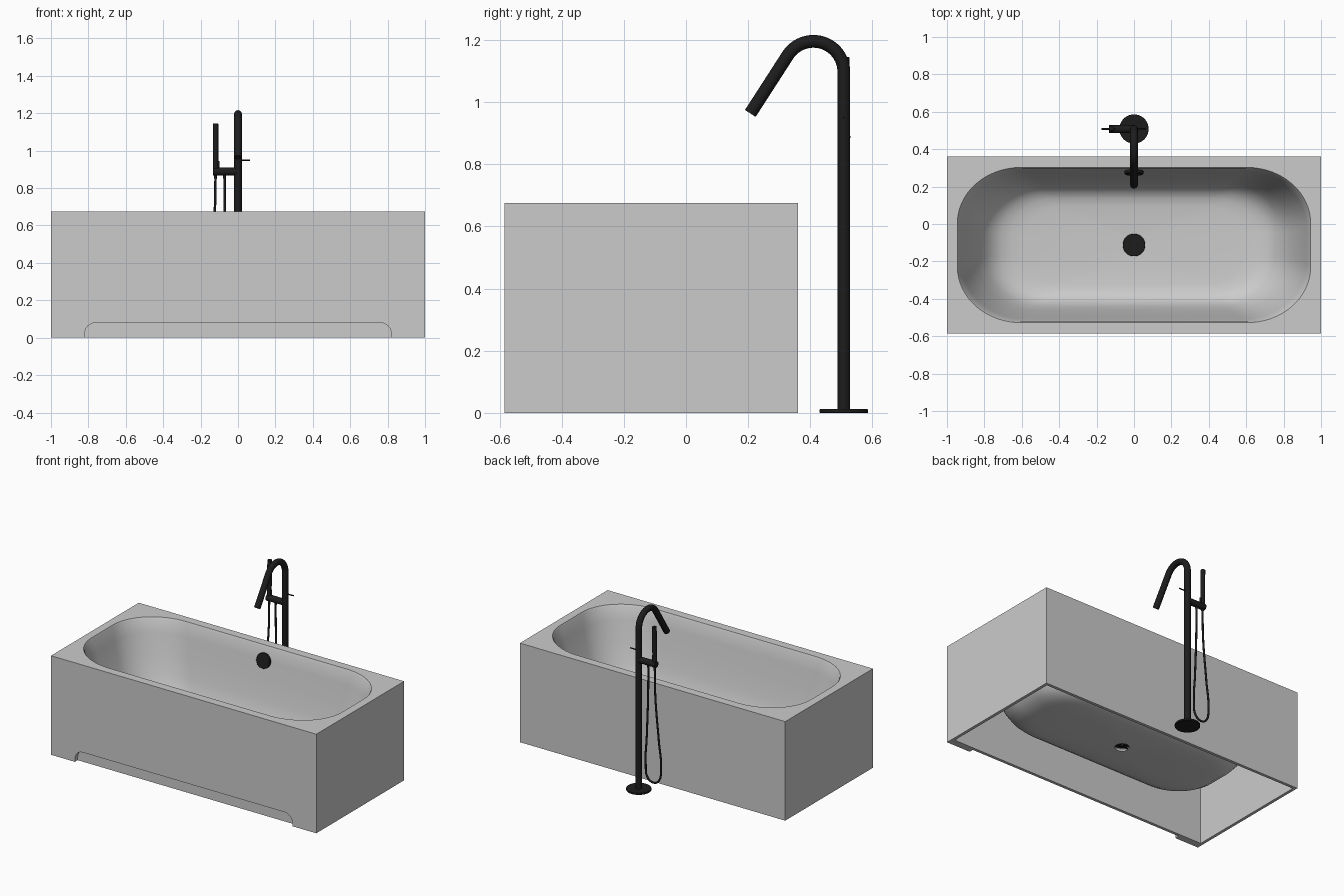
import bpy, bmesh
from math import sin, cos, pi, radians
from mathutils import Vector

if "Cube" in bpy.data.objects:
    bpy.data.objects.remove(bpy.data.objects["Cube"])

black = bpy.data.materials.new("matte_black")
black.diffuse_color = (0.012, 0.012, 0.012, 1)
black.use_nodes = True
black.node_tree.nodes["Principled BSDF"].inputs["Base Color"].default_value = black.diffuse_color
CY = -0.1125          # tub centre in y
PY = 0.508            # faucet column y


def finish(ob, mat=None, angle=35):
    if mat:
        ob.data.materials.append(mat)
    bpy.ops.object.select_all(action='DESELECT')
    ob.select_set(True)
    bpy.context.view_layer.objects.active = ob
    bpy.ops.object.shade_smooth_by_angle(angle=radians(angle))
    return ob


def mesh_object(name, bm, mat=None):
    bmesh.ops.remove_doubles(bm, verts=bm.verts, dist=1e-5)
    bmesh.ops.recalc_face_normals(bm, faces=bm.faces)
    me = bpy.data.meshes.new(name)
    bm.to_mesh(me)
    bm.free()
    ob = bpy.data.objects.new(name, me)
    bpy.context.collection.objects.link(ob)
    return finish(ob, mat)


def ring(hx, hy, rx, ry, z, k=16):
    """Rounded rectangle (or circle when all radii match) around the tub centre."""
    pts = []
    for q, (sx, sy) in enumerate([(1, 1), (-1, 1), (-1, -1), (1, -1)]):
        for i in range(k + 1):
            a = (q + i / k) * pi / 2
            pts.append((sx * (hx - rx) + rx * cos(a),
                        CY + sy * (hy - ry) + ry * sin(a), z))
    return pts


def loft(name, rings):
    """Closed loft: last ring joins the first."""
    bm = bmesh.new()
    loops = [[bm.verts.new(p) for p in r] for r in rings]
    n = len(loops[0])
    for a, b in zip(loops, loops[1:] + loops[:1]):
        for i in range(n):
            j = (i + 1) % n
            bm.faces.new((a[i], a[j], b[j], b[i]))
    bmesh.ops.remove_doubles(bm, verts=bm.verts, dist=1e-5)
    return mesh_object(name, bm)


def cylinder(name, a, b, r, r2=None, mat=black, bevel=0.0, seg=32):
    a, b = Vector(a), Vector(b)
    d = b - a
    bpy.ops.mesh.primitive_cone_add(vertices=seg, radius1=r, radius2=r if r2 is None else r2,
                                    depth=d.length, location=(a + b) / 2,
                                    rotation=d.to_track_quat('Z', 'Y').to_euler())
    ob = bpy.context.object
    ob.name = name
    if bevel:
        m = ob.modifiers.new("bevel", 'BEVEL')
        m.width, m.segments = bevel, 2
    return finish(ob, mat)


def tube(name, pts, r, smooth=False):
    cu = bpy.data.curves.new(name, 'CURVE')
    cu.dimensions = '3D'
    cu.bevel_depth, cu.bevel_resolution, cu.use_fill_caps = r, 6, True
    sp = cu.splines.new('BEZIER' if smooth else 'POLY')
    if smooth:
        sp.bezier_points.add(len(pts) - 1)
        for bp, p in zip(sp.bezier_points, pts):
            bp.co = p
            bp.handle_left_type = bp.handle_right_type = 'AUTO'
    else:
        sp.points.add(len(pts) - 1)
        for q, p in zip(sp.points, pts):
            q.co = (*p, 1)
    ob = bpy.data.objects.new(name, cu)
    bpy.context.collection.objects.link(ob)
    bpy.ops.object.select_all(action='DESELECT')
    ob.select_set(True)
    bpy.context.view_layer.objects.active = ob
    bpy.ops.object.convert(target='MESH')
    return finish(bpy.context.object, black, 40)


# Rim slab and basin, lofted down to the drain hole and back up the underside
inside = [(.945, .415, .34, .30, .675), (.940, .410, .34, .30, .665),
          (.920, .396, .34, .30, .58), (.885, .374, .33, .29, .45),
          (.840, .350, .32, .28, .33), (.795, .327, .30, .26, .245),
          (.755, .305, .28, .24, .20), (.710, .280, .26, .22, .172),
          (.655, .250, .23, .20, .156), (.580, .210, .19, .17, .148),
          (.300, .130, .12, .11, .144), (.045, .045, .045, .045, .140)]
under = [(hx + .013, hy + .013, rx, ry, z - .014) for hx, hy, rx, ry, z in inside[1:-1]]
rings = [ring(1, .4725, 0, 0, .645), ring(1, .4725, 0, 0, .675)]
rings += [ring(*s) for s in inside]
rings += [ring(.045, .045, .045, .045, .126)]
rings += [ring(*s) for s in reversed(under)]
rings[-1] = ring(.953, .423, .34, .30, .645)
loft("rim_and_basin", rings)

# Skirt: open-bottomed box with thin walls
bm = bmesh.new()
Y0, Y1, T = -.555, .36, .02


def rect(x, y0, y1, z):
    return [bm.verts.new(p) for p in ((-x, y0, z), (x, y0, z), (x, y1, z), (-x, y1, z))]


loops = [rect(1, Y0, Y1, 0), rect(1, Y0, Y1, .645),
         rect(1 - T, Y0 + T, Y1 - T, .645), rect(1 - T, Y0 + T, Y1 - T, 0)]
for a, b in zip(loops, loops[1:] + loops[:1]):
    for i in range(4):
        j = (i + 1) % 4
        bm.faces.new((a[i], a[j], b[j], b[i]))
mesh_object("skirt", bm)

# Front panel with a rounded toe recess
half = [(.76 + .06 * cos(a), .02 + .06 * sin(a)) for a in [i * pi / 16 for i in range(9)]]
right = [(1, .645), (1, 0), (.82, 0)] + half
outline = right + [(-x, z) for x, z in reversed(right)]
bm = bmesh.new()
face = bm.faces.new([bm.verts.new((x, -.585, z)) for x, z in outline])
ext = bmesh.ops.extrude_face_region(bm, geom=[face], use_keep_orig=True)
bmesh.ops.translate(bm, vec=(0, .03, 0),
                    verts=[v for v in ext["geom"] if isinstance(v, bmesh.types.BMVert)])
mesh_object("front_panel", bm)

# Drain and overflow
cylinder("drain_cap", (0, CY, .152), (0, CY, .164), .06, bevel=.003, seg=48)
cylinder("drain_stem", (0, CY, .128), (0, CY, .153), .008)
cylinder("drain_bar", (-.045, CY, .132), (.045, CY, .132), .005, seg=12)
cylinder("overflow_cover", (0, .292, .577), (0, .266, .582), .05, bevel=.003, seg=48)

# Faucet column with curved spout
arc = [(0, .41 + .098 * cos(a), 1.098 + .098 * sin(a))
       for a in [radians(147) * i / 24 for i in range(25)]]
tube("column_and_spout", [(0, PY, 0)] + arc + [(0, .207, .964)], .0205)
cylinder("floor_flange", (0, PY, 0), (0, PY, .012), .078, bevel=.002, seg=48)

# Lever, side arm and hand shower
cylinder("lever", (0, PY, .95), (.063, PY, .95), .004, seg=12)
cylinder("side_arm", (0, PY, .888), (-.134, PY, .888), .021)
cylinder("hand_shower", (-.12, PY, .868), (-.12, PY + .004, 1.145), .0145, bevel=.002)
cylinder("shower_holder", (-.105, PY, .905), (-.105, PY, .945), .006)
for name, x in (("handset_fitting", -.12), ("supply_fitting", -.072)):
    cylinder(name, (x, PY, .845), (x, PY, .875), .006, .010, seg=20)

# Hose hanging in a loop
tube("hose", [(x, PY, z) for x, z in
              [(-.12, .86), (-.125, .66), (-.15, .38), (-.167, .19), (-.15, .10), (-.11, .078),
               (-.068, .10), (-.052, .19), (-.06, .38), (-.07, .66), (-.072, .86)]], .0065, True)
